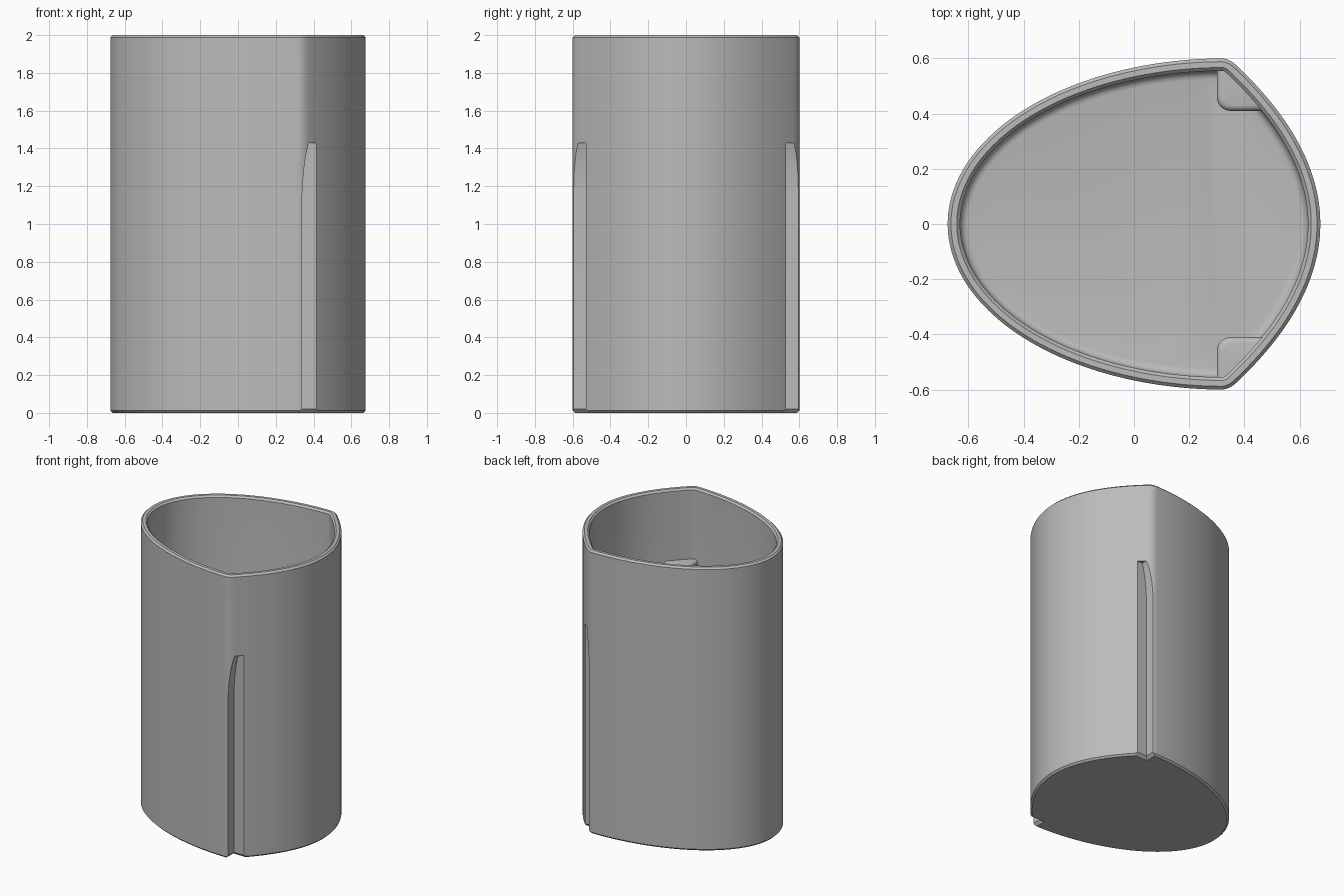
import bpy, bmesh, math

if "Cube" in bpy.data.objects:
    bpy.data.objects.remove(bpy.data.objects["Cube"])

WALL, FLOOR, CHAMFER = 0.045, 0.045, 0.012
CURVE = 0.92                      # bow of the short right-hand wall
TIP, HALF_DEPTH, CENTRE = 0.675, 0.6, 0.33

grey = bpy.data.materials.new("plain_grey")
grey.use_nodes = True
grey.diffuse_color = (0.5, 0.5, 0.5, 1)
grey.node_tree.nodes["Principled BSDF"].inputs["Base Color"].default_value = (0.5, 0.5, 0.5, 1)


def loft(name, rings):
    """Closed solid skinned through rings of equal point count."""
    bm = bmesh.new()
    loops = [[bm.verts.new(p) for p in ring] for ring in rings]
    n = len(loops[0])
    for a, b in zip(loops, loops[1:]):
        for i in range(n):
            j = (i + 1) % n
            bm.faces.new((a[i], a[j], b[j], b[i]))
    bm.faces.new(loops[0])
    bm.faces.new(loops[-1])
    bmesh.ops.recalc_face_normals(bm, faces=bm.faces)
    mesh = bpy.data.meshes.new(name)
    bm.to_mesh(mesh)
    bm.free()
    mesh.materials.append(grey)
    obj = bpy.data.objects.new(name, mesh)
    bpy.context.collection.objects.link(obj)
    return obj


def bowed(u, d):
    """Point on the bowed wall, moved inward by d."""
    n = math.hypot(1, 2 * CURVE * u)
    return TIP - CURVE * u * u - d / n, u - d * 2 * CURVE * u / n


def outline(d, z, rounding):
    """Pointed oval inset by d, with softened corners."""
    lo, hi = 0.3, 0.75
    for _ in range(40):
        mid = (lo + hi) / 2
        lo, hi = (mid, hi) if bowed(mid, d)[1] < HALF_DEPTH - d else (lo, mid)
    cx, cy = bowed(lo, d)
    a, b = TIP + CENTRE - d, HALF_DEPTH - d
    end = math.acos((cx - rounding - CENTRE) / a)
    half = [bowed((lo - rounding * 0.8) * i / 24, d) for i in range(25)]
    p, q = half[-1], (CENTRE + a * math.cos(end), b * math.sin(end))
    for t in (0.2, 0.4, 0.6, 0.8):
        half.append(tuple((1 - t) ** 2 * p[k] + 2 * t * (1 - t) * (cx, cy)[k] + t * t * q[k]
                          for k in (0, 1)))
    for i in range(49):
        t = end + (math.pi - end) * i / 48
        half.append((CENTRE + a * math.cos(t), b * math.sin(t)))
    half[-1] = (-TIP + d, 0)
    full = half + [(x, -y) for x, y in reversed(half[1:-1])]
    return [(x, y, z) for x, y in full]


# Hollow cup: up the outside, over the chamfered rim, down to the filleted floor
wall_path = [(CHAMFER, 0, .025), (0, CHAMFER, .03), (0, 2 - CHAMFER, .03),
             (CHAMFER, 2, .025), (WALL - CHAMFER, 2, .012), (WALL, 2 - CHAMFER, .008)]
for i in range(5):
    t = math.pi / 2 * i / 4
    wall_path.append((WALL + .03 * (1 - math.cos(t)), FLOOR + .03 * (1 - math.sin(t)), .008))
cup = loft("cup", [outline(*step) for step in wall_path])


def combine(tool, operation):
    mod = cup.modifiers.new(tool.name, "BOOLEAN")
    mod.operation, mod.object, mod.solver = operation, tool, "EXACT"
    bpy.context.view_layer.objects.active = cup
    bpy.ops.object.modifier_apply(modifier=mod.name)
    bpy.data.objects.remove(tool)


def boss_ring(side, inset, z):
    """Corner post section with one rounded inner corner."""
    x, y, r = .3 + inset, .41 + inset, .05
    pts = [(x, .575)]
    for i in range(7):
        t = math.pi / 2 * i / 6
        pts.append((x + r * (1 - math.cos(t)), y + r * (1 - math.sin(t))))
    pts += [(.49, y), (.365, .56), (.34, .575)]
    return [(px, side * py, z) for px, py in pts]


def notch_ring(side, z, x, y):
    return [(px, side * py, z) for px, py in ((x, y), (.7, y), (.7, .75), (x, .75))]


notch_path = [(-.004, .317, .507), (.02, .34, .53), (1.16, .34, .53), (1.22, .343, .53),
              (1.28, .348, .53), (1.34, .356, .53), (1.39, .365, .53), (1.43, .375, .53)]

# Inner corner posts, then the outer notches that run up into them
for side in (-1, 1):
    top = [(.02 * (1 - math.cos(math.pi * i / 8)), 1.48 + .02 * math.sin(math.pi * i / 8))
           for i in range(5)]
    rings = [boss_ring(side, 0, .02)] + [boss_ring(side, d, z) for d, z in top]
    combine(loft("corner_post", rings), "UNION")
    combine(loft("notch_cutter", [notch_ring(side, *s) for s in notch_path]), "DIFFERENCE")

bpy.ops.object.select_all(action="DESELECT")
cup.select_set(True)
bpy.context.view_layer.objects.active = cup
bpy.ops.object.shade_smooth_by_angle(angle=math.radians(28))
